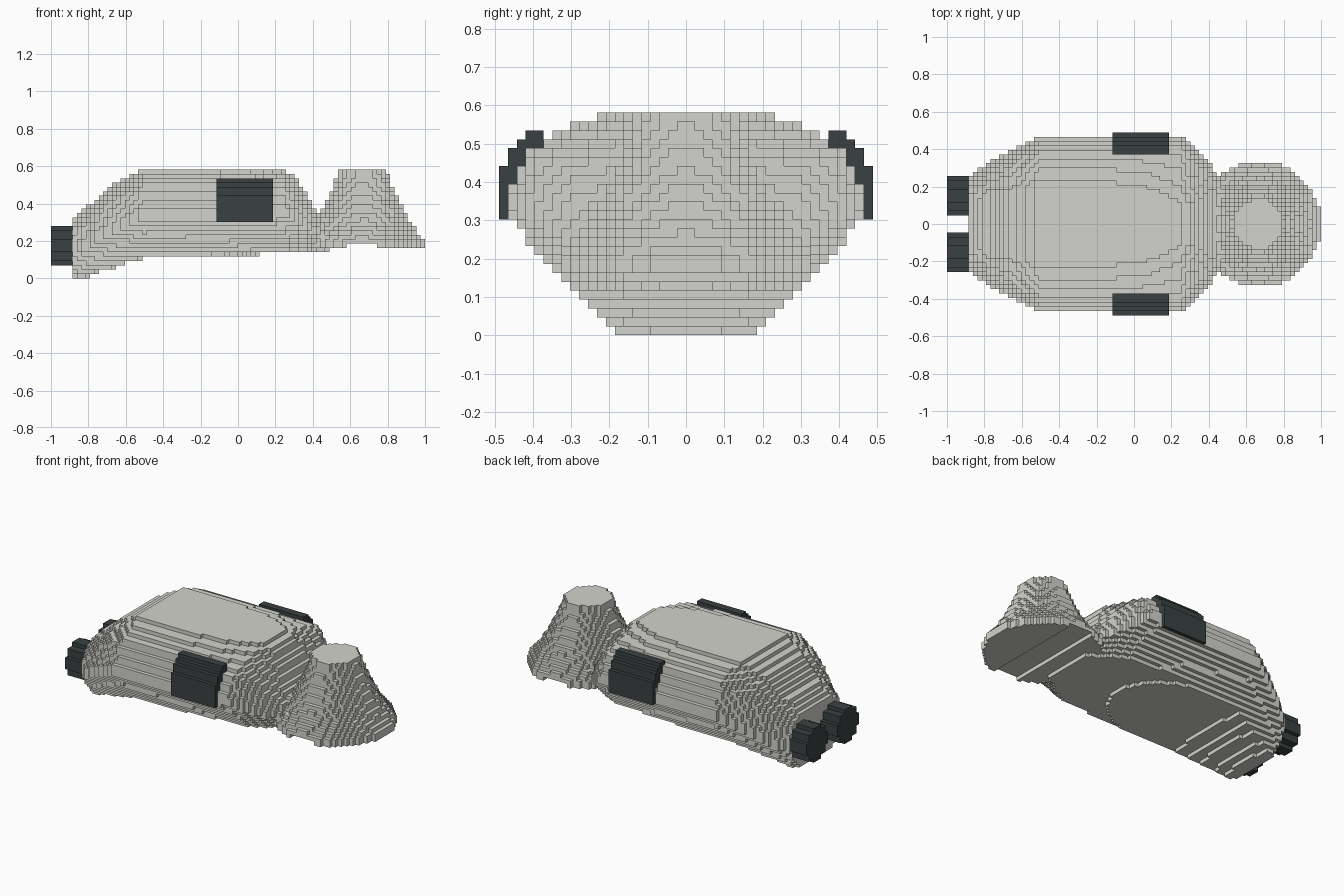
import bpy, bmesh, math
from mathutils import Vector

cube = bpy.data.objects.get("Cube")
if cube:
    bpy.data.objects.remove(cube)

V = 2 / 86            # block size
NX, NY, NZ = 43, 21, 25


def material(name, rgb):
    m = bpy.data.materials.new(name)
    m.use_nodes = True
    m.diffuse_color = (*rgb, 1)
    m.node_tree.nodes["Principled BSDF"].inputs["Base Color"].default_value = (*rgb, 1)
    return m


grey = material("warm_grey", (0.65, 0.65, 0.61))
dark = material("dark_slate", (0.042, 0.052, 0.054))


def curve(points):
    """Piecewise linear function through the points."""
    def f(t):
        if t <= points[0][0]:
            return points[0][1]
        for (a, p), (b, q) in zip(points, points[1:]):
            if t <= b:
                return p + (q - p) * (t - a) / (b - a)
        return points[-1][1]
    return f


# Hull outlines along x, and its cross-section from bottom (0) to top (1)
hull_width = curve([(-0.88, 0.26), (-0.8, 0.315), (-0.7, 0.375), (-0.61, 0.42), (-0.51, 0.466),
                    (0.25, 0.466), (0.3, 0.44), (0.34, 0.4), (0.39, 0.34), (0.44, 0.27), (0.49, 0.24)])
hull_top = curve([(-0.88, 0.33), (-0.76, 0.42), (-0.67, 0.505), (-0.58, 0.55), (-0.5, 0.585),
                  (0.25, 0.585), (0.3, 0.54), (0.35, 0.48), (0.4, 0.39), (0.49, 0.3)])
hull_bottom = curve([(-0.82, 0), (-0.8, 0.012), (-0.75, 0.035), (-0.655, 0.058), (-0.6, 0.082),
                     (-0.51, 0.105), (0.1, 0.127), (0.3, 0.14)])
section = curve([(0, 0.57), (0.03, 0.65), (0.16, 0.77), (0.25, 0.84), (0.32, 0.9), (0.38, 0.95), (0.42, 1),
                 (0.53, 1), (0.6, 0.95), (0.72, 0.9), (0.82, 0.84), (0.87, 0.76), (0.92, 0.65), (0.97, 0.5)])
shoulder_taper = curve([(-0.2, 0), (0.08, 0.2), (0.25, 0.6), (0.4, 0.2)])
cone_radius = curve([(0.2, 0.334), (0.28, 0.265), (0.35, 0.225), (0.45, 0.175), (0.54, 0.138), (0.58, 0.135)])
panel_reach = curve([(0.43, 0.48), (0.453, 0.46), (0.477, 0.46), (0.525, 0.414)])


def in_hull(x, y, z):
    if not -0.885 < x < 0.49:
        return False
    low, high = hull_bottom(x), hull_top(x)
    if not low + 0.1 * y * y <= z <= high:
        return False
    t = (z - low) / (high - low)
    narrowing = 1 - shoulder_taper(x) * max(0, t - 0.8) / 0.2
    return abs(y) <= hull_width(x) * section(t) * narrowing


def in_cone(x, y, z):
    if z < 0.163 or in_hull(x, y, z):
        return False
    if z < 0.186 and 0.58 < x < 0.74:
        return False
    return math.hypot(x - 0.667, y) < cone_radius(z)


def in_panel(x, y, z):
    return (-0.117 < x < 0.187 and 0.302 < z < 0.536
            and 0.37 < abs(y) < panel_reach(z) and not in_hull(x, y, z))


def in_drum(x, y, z):
    return x < -0.883 and math.hypot(abs(y) - 0.1512, z - 0.1744) < 0.1


def block_object(name, inside, mat):
    """Fill a shape with blocks and keep only the outer faces."""
    cells = {(i, j, k) for i in range(-NX, NX) for j in range(-NY, NY) for k in range(NZ)
             if inside((i + 0.5) * V, (j + 0.5) * V, (k + 0.5) * V)}
    bm = bmesh.new()
    verts = {}

    def vert(p):
        if p not in verts:
            verts[p] = bm.verts.new(Vector(p) * V)
        return verts[p]

    for c in cells:
        for axis in range(3):
            for side in (0, 1):
                near = list(c)
                near[axis] += 2 * side - 1
                if tuple(near) in cells:
                    continue
                u, w = (axis + 1) % 3, (axis + 2) % 3
                ring = []
                for du, dw in ((0, 0), (1, 0), (1, 1), (0, 1)):
                    p = list(c)
                    p[axis] += side
                    p[u] += du
                    p[w] += dw
                    ring.append(vert(tuple(p)))
                bm.faces.new(ring if side else ring[::-1])
    mesh = bpy.data.meshes.new(name)
    bm.to_mesh(mesh)
    bm.free()
    mesh.materials.append(mat)
    ob = bpy.data.objects.new(name, mesh)
    bpy.context.collection.objects.link(ob)


block_object("hull", in_hull, grey)
block_object("end_cone", in_cone, grey)
for label, sign in (("front", -1), ("back", 1)):
    block_object(label + "_side_panel", lambda x, y, z: y * sign > 0 and in_panel(x, y, z), dark)
    block_object(label + "_end_drum", lambda x, y, z: y * sign > 0 and in_drum(x, y, z), dark)
